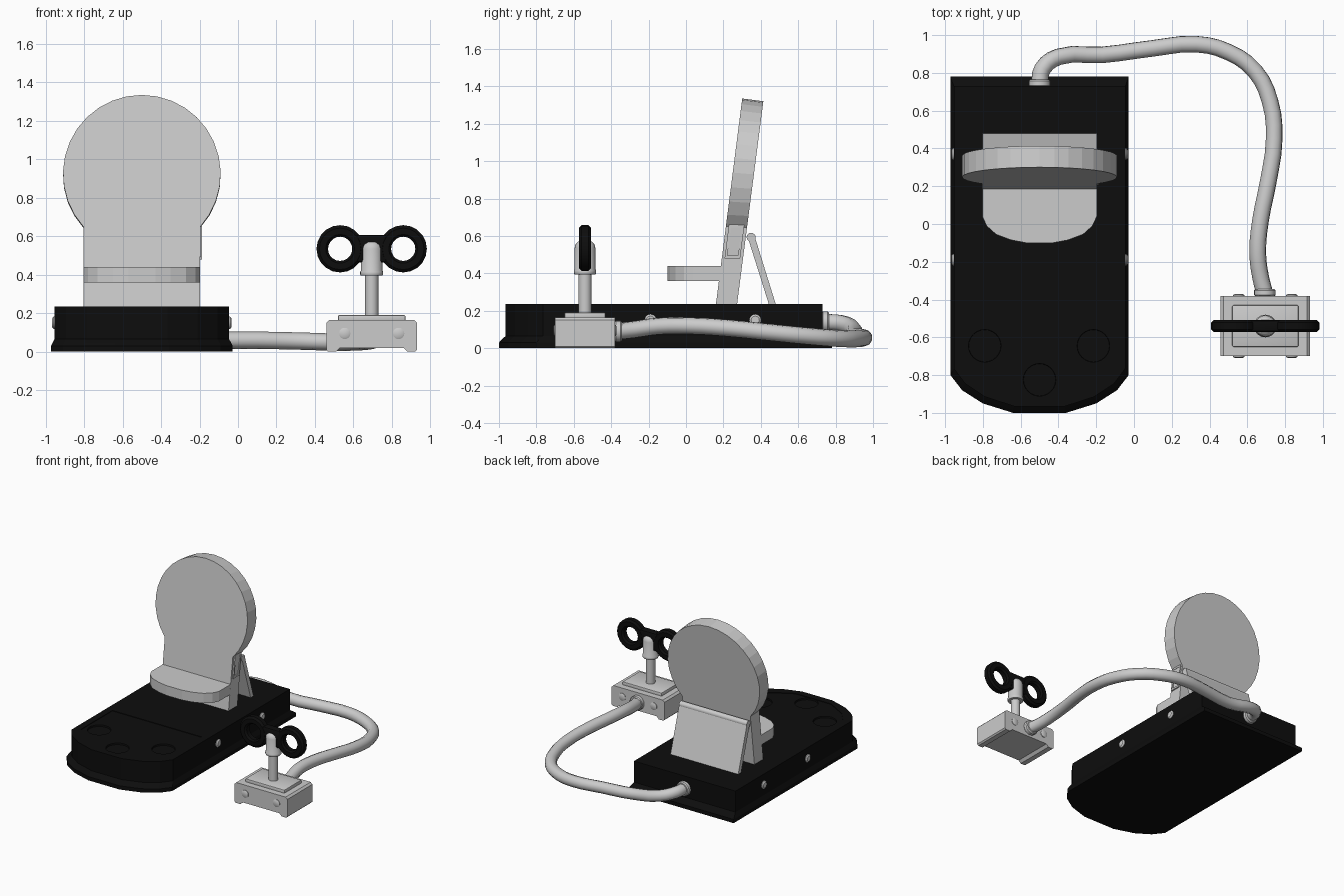
import bpy, bmesh
from math import sin, cos, pi, radians
from mathutils import Matrix, Vector

if "Cube" in bpy.data.objects:
    bpy.data.objects.remove(bpy.data.objects["Cube"])

black = bpy.data.materials.new("black_plastic")
black.diffuse_color = (0.004, 0.004, 0.004, 1)
black.use_nodes = True
black.node_tree.nodes["Principled BSDF"].inputs["Base Color"].default_value = black.diffuse_color


def make(name, bm, mat=None, smooth=False):
    bmesh.ops.recalc_face_normals(bm, faces=bm.faces)
    me = bpy.data.meshes.new(name)
    bm.to_mesh(me)
    bm.free()
    ob = bpy.data.objects.new(name, me)
    bpy.context.collection.objects.link(ob)
    if mat:
        me.materials.append(mat)
    if smooth:
        bpy.ops.object.select_all(action='DESELECT')
        ob.select_set(True)
        bpy.context.view_layer.objects.active = ob
        bpy.ops.object.shade_smooth_by_angle(angle=radians(35))
    return ob


def loft(name, rings, mat=None, smooth=False, closed=False):
    """Bridge equal-length rings of 3D points; cap the ends unless closed."""
    bm = bmesh.new()
    vs = [[bm.verts.new(p) for p in r] for r in rings]
    n = len(vs[0])
    pairs = list(zip(vs, vs[1:])) + ([(vs[-1], vs[0])] if closed else [])
    for a, b in pairs:
        for i in range(n):
            j = (i + 1) % n
            bm.faces.new((a[i], a[j], b[j], b[i]))
    if not closed:
        bm.faces.new(vs[0])
        bm.faces.new(vs[-1])
    return make(name, bm, mat, smooth)


def lathe(name, profile, loc, axis='Z', n=20, mat=None, closed=False):
    """Revolve (radius, height) pairs round an axis through loc."""
    rot = {'Z': Matrix(), 'Y': Matrix.Rotation(-pi / 2, 4, 'X'),
           'X': Matrix.Rotation(pi / 2, 4, 'Y')}[axis]
    rings = [[Vector(loc) + rot @ Vector((r * cos(2 * pi * i / n), r * sin(2 * pi * i / n), h))
              for i in range(n)] for r, h in profile]
    return loft(name, rings, mat, True, closed)


def box(name, lo, hi, bevel=0, mat=None):
    bm = bmesh.new()
    bmesh.ops.create_cube(bm, size=1)
    for v in bm.verts:
        v.co = [(a + b) / 2 + c * (b - a) for a, b, c in zip(lo, hi, v.co)]
    if bevel:
        bmesh.ops.bevel(bm, geom=bm.edges[:], offset=bevel, segments=2, profile=0.5, affect='EDGES')
    return make(name, bm, mat, bool(bevel))


def cut(ob, cutter):
    m = ob.modifiers.new("cut", 'BOOLEAN')
    m.object, m.solver = cutter, 'EXACT'
    cutter.hide_render = True
    cutter.hide_set(True)


CX = -0.5
# Base: straight sides, rounded front, flared foot
half = [(0.472, 0.78), (0.472, -0.8), (0.41, -0.88), (0.30, -0.95), (0.14, -1.0)]
outline = half + [(-x, y) for x, y in reversed(half)]


def base_ring(z, t):
    return [(CX + x * (1 - 0.038 * t), y + t * (0.035 if y < 0 else -0.05), z) for x, y in outline]


base = loft("base", [base_ring(0, 0), base_ring(0.03, 0), base_ring(0.045, 0.4),
                     base_ring(0.065, 1), base_ring(0.235, 1)], black)

# Shallow control panel and three round button recesses
panel = [(0.40, -0.32), (0.40, -0.72), (0.32, -0.82), (0.16, -0.91)]
panel = panel + [(-x, y) for x, y in reversed(panel)]
cut(base, loft("panel_cutter", [[(CX + x, y, z) for x, y in panel] for z in (0.231, 0.3)]))
for x, y in ((-0.79, -0.645), (-0.5, -0.825), (-0.215, -0.645)):
    cut(base, lathe("button_cutter", [(0.085, 0.219), (0.095, 0.3)], (x, y, 0), n=24))

# Side screws on the base
for s in (-1, 1):
    for y in (-0.19, 0.37):
        lathe("base_screw", [(0.032, -0.01 * s), (0.032, 0.004 * s), (0.022, 0.012 * s)],
              (CX + s * 0.455, y, 0.15), 'X', 12)

# Leaning back plate: keyhole outline swept through its thickness
R, ZC, TILT, N = 0.41, 0.925, 0.14 / 1.095, 24
a0 = -0.735
key = [(0.303, 0.235)]
key += [(R * cos(a), ZC + R * sin(a)) for a in [a0 + (pi - 2 * a0) * i / N for i in range(N + 1)]]
key += [(-0.303, 0.235)]


def lean(z):
    return 0.16 + (z - 0.235) * TILT


loft("back_plate", [[(CX + x, lean(z) + d, z - d * 0.13 * (z - 0.235) / 1.1) for x, z in key]
                    for d in (0, 0.113)])

# Shelf with rounded front
sh = [(0.303, 0.22), (0.303, 0.04), (0.28, -0.01), (0.23, -0.055), (0.15, -0.085), (0.07, -0.1)]
sh = sh + [(-x, y) for x, y in reversed(sh)]
loft("shelf", [[(CX + x, y, z) for x, y in sh] for z in (0.36, 0.44)])

# Kickstand flap and its hinge roll
flap = [(0.328, 0.60), (0.365, 0.605), (0.48, 0.235), (0.443, 0.235)]
loft("kickstand", [[(x, y, z) for y, z in flap] for x in (CX - 0.303, CX + 0.303)])
lathe("kickstand_hinge", [(0.024, -0.303), (0.024, 0.303)], (CX, 0.348, 0.593), 'X', 16)


# Rocker switch on the right edge of the plate
def tilted_box(name, x0, x1, y0, y1, z0, z1):
    ob = box(name, (x0, y0, z0), (x1, y1, z1))
    for v in ob.data.vertices:
        v.co.y += lean(v.co.z)
    return ob


for y0, y1, z0, z1 in ((0.015, 0.028, 0.48, 0.66), (0.085, 0.098, 0.48, 0.66),
                       (0.028, 0.085, 0.48, 0.495), (0.028, 0.085, 0.645, 0.66)):
    tilted_box("switch_frame", -0.21, -0.186, y0, y1, z0, z1)
rocker = tilted_box("switch_rocker", -0.21, -0.188, 0.028, 0.085, 0.495, 0.645)
for v in rocker.data.vertices:
    if v.co.x > -0.2 and v.co.z < 0.55:
        v.co.x -= 0.008

# Cable with end collars
pts = [(-0.5, 0.74, 0.14), (-0.485, 0.82, 0.135), (-0.4, 0.885, 0.11), (-0.17, 0.895, 0.065),
       (0.1, 0.93, 0.06), (0.33, 0.952, 0.055), (0.50, 0.91, 0.05), (0.64, 0.81, 0.052),
       (0.72, 0.65, 0.065), (0.742, 0.45, 0.085), (0.71, 0.22, 0.108), (0.67, 0.02, 0.12),
       (0.655, -0.15, 0.118), (0.67, -0.28, 0.1), (0.693, -0.37, 0.09)]
cu = bpy.data.curves.new("cable", 'CURVE')
cu.dimensions, cu.bevel_depth, cu.bevel_resolution, cu.resolution_u = '3D', 0.045, 3, 3
cu.use_fill_caps = True
sp = cu.splines.new('BEZIER')
sp.bezier_points.add(len(pts) - 1)
for bp, p in zip(sp.bezier_points, pts):
    bp.co = p
    bp.handle_left_type = bp.handle_right_type = 'AUTO'
cable = bpy.data.objects.new("cable", cu)
bpy.context.collection.objects.link(cable)
bpy.ops.object.select_all(action='DESELECT')
cable.select_set(True)
bpy.context.view_layer.objects.active = cable
bpy.ops.object.convert(target='MESH')
collar = [(0.05, -0.02), (0.057, -0.012), (0.057, 0.012), (0.05, 0.02)]
lathe("cable_collar_base", collar, (-0.5, 0.745, 0.14), 'Y')
lathe("cable_collar_box", collar, (0.693, -0.363, 0.09), 'Y')

# Winder box with a channel underneath, and its top plate
KX, KY = 0.695, -0.54
prof = [(0.236, 0.01), (0.236, 0.15), (0.221, 0.165)]
under = [(0.165, 0.02), (0.185, 0.0), (0.226, 0.0)]
sec = under + prof
sec = sec + [(-x, z) for x, z in reversed(sec)]
loft("winder_box", [[(KX + x, y, z) for x, z in sec] for y in (-0.7, -0.38)])
box("winder_top_plate", (KX - 0.175, -0.65, 0.155), (KX + 0.175, -0.43, 0.19), 0.006)
for s in (-1, 1):
    for x in (KX - 0.14, KX + 0.14):
        lathe("winder_screw", [(0.03, -0.01 * s), (0.03, 0.004 * s), (0.02, 0.009 * s)],
              (x, KY + s * 0.16, 0.095), 'Y', 14)

# Shaft and domed socket
lathe("shaft", [(0.035, 0.18), (0.035, 0.42)], (KX, KY, 0), n=16)
lathe("socket", [(0.056, 0.395), (0.06, 0.402), (0.06, 0.415), (0.056, 0.422), (0.056, 0.535),
                 (0.05, 0.556), (0.036, 0.57), (0.015, 0.576)], (KX, KY, 0))

# Winding key: two chamfered rings and a bridge
for s in (-1, 1):
    lathe("key_ring", [(0.063, -0.018), (0.075, -0.032), (0.108, -0.032), (0.123, -0.018),
                       (0.123, 0.018), (0.108, 0.032), (0.075, 0.032), (0.063, 0.018)],
          (KX + s * 0.164, KY, 0.535), 'Y', 20, black, True)
box("key_bridge", (KX - 0.098, KY - 0.031, 0.465), (KX + 0.098, KY + 0.031, 0.608), 0.012, black)
